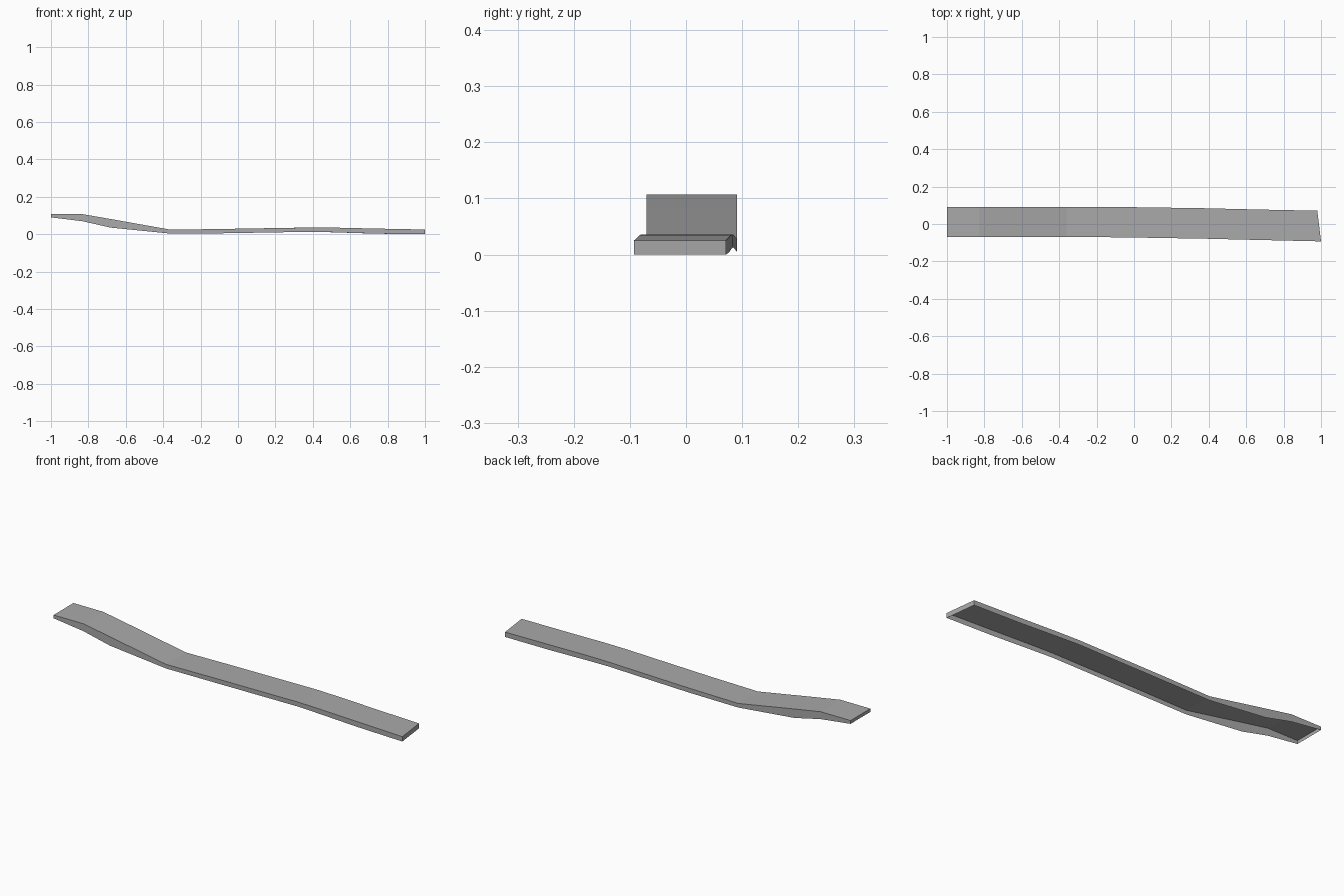
import bpy, bmesh

if "Cube" in bpy.data.objects:
    bpy.data.objects.remove(bpy.data.objects["Cube"])

# Stations along the walkway: x front, x back, y front, y back, top z, skirt bottom z
STATIONS = [
    (-1.00, -1.00, -0.070, 0.091, 0.107, 0.090),
    (-0.83, -0.83, -0.070, 0.091, 0.107, 0.069),
    (-0.68, -0.68, -0.070, 0.091, 0.081, 0.035),
    (-0.36, -0.36, -0.070, 0.091, 0.024, 0.003),
    (-0.08, -0.08, -0.071, 0.091, 0.028, 0.005),
    (0.40, 0.39, -0.079, 0.084, 0.036, 0.013),
    (0.52, 0.51, -0.082, 0.081, 0.035, 0.010),
    (0.74, 0.73, -0.087, 0.076, 0.030, 0.003),
    (1.00, 0.98, -0.093, 0.071, 0.025, 0.000),
]

grey = bpy.data.materials.new("grey")
grey.diffuse_color = (0.4, 0.4, 0.4, 1)
grey.use_nodes = True
grey.node_tree.nodes["Principled BSDF"].inputs["Base Color"].default_value = grey.diffuse_color


def add_part(name, build):
    bm = bmesh.new()
    build(bm)
    bmesh.ops.remove_doubles(bm, verts=bm.verts, dist=1e-5)
    mesh = bpy.data.meshes.new(name)
    bm.to_mesh(mesh)
    bm.free()
    mesh.materials.append(grey)
    bpy.context.collection.objects.link(bpy.data.objects.new(name, mesh))


def ramp(bm):
    # Each ring runs front skirt, deck, back skirt; the underside stays open
    rings = []
    for xf, xb, yf, yb, zt, zb in STATIONS:
        pts = [(xf, yf, zb), (xf, yf, zt), (xb, yb, zt), (xb, yb, zb)]
        rings.append([bm.verts.new(p) for p in pts])
    for a, b in zip(rings, rings[1:]):
        for i in range(3):
            bm.faces.new((a[i], b[i], b[i + 1], a[i + 1]))
    # End skirts
    bm.faces.new(rings[0])
    bm.faces.new(rings[-1][::-1])


add_part("curved_ramp", ramp)
